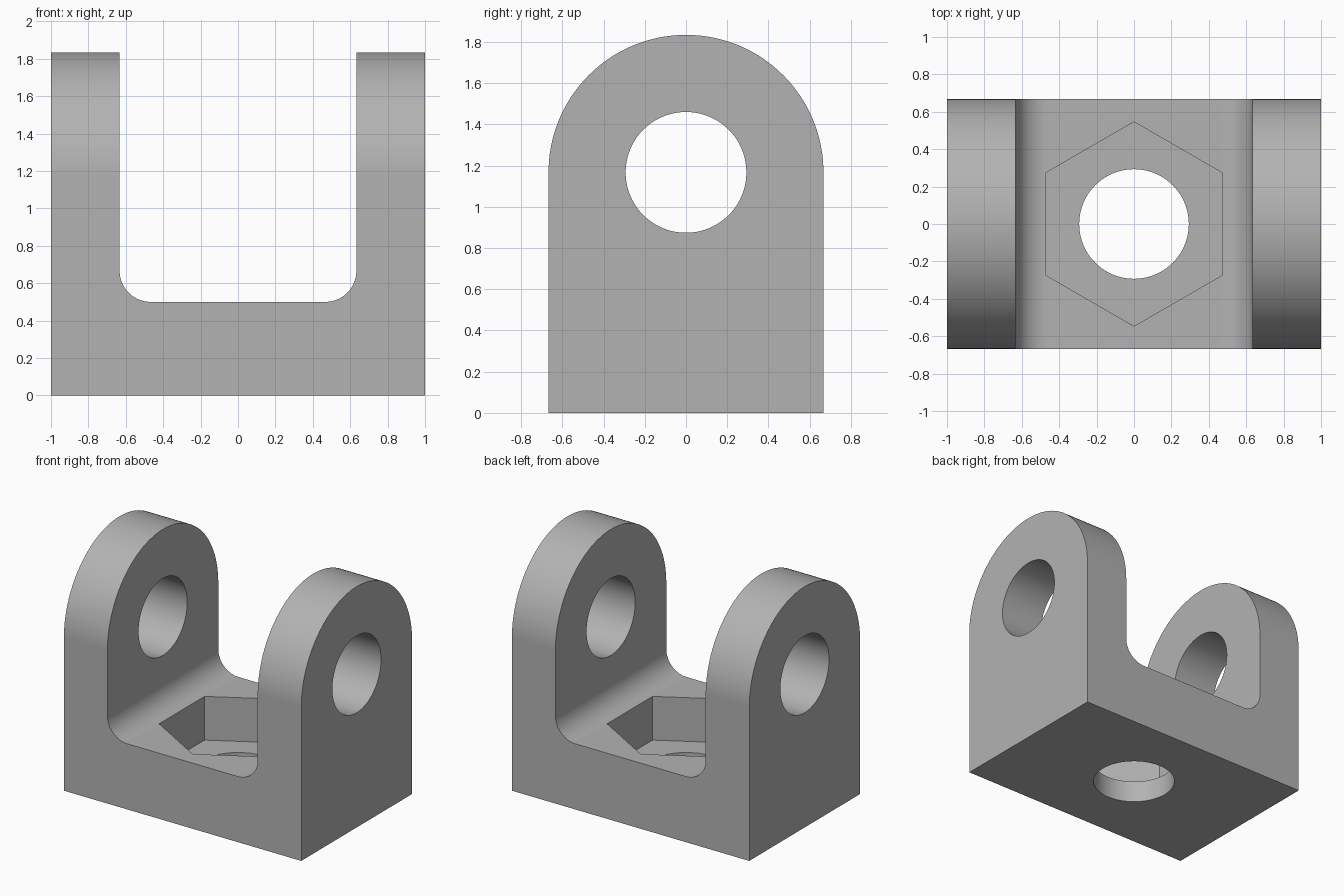
import bpy
import bmesh
from math import cos, sin, pi, radians
from mathutils import Vector

default_cube = bpy.data.objects.get("Cube")
if default_cube:
    bpy.data.objects.remove(default_cube, do_unlink=True)

# Main dimensions
HALF_X, HALF_Y = 1.0, 0.667
INNER_X, FLOOR_Z, FILLET = 0.633, 0.5, 0.167
PIN_Z, BORE = 1.167, 0.293
POCKET_Z, HEX_RADIUS = 0.167, 0.546

grey = bpy.data.materials.new("plain grey")
grey.use_nodes = True
colour = (0.45, 0.45, 0.45, 1)
grey.diffuse_color = colour
grey.node_tree.nodes["Principled BSDF"].inputs["Base Color"].default_value = colour


def arc(cu, cv, radius, start, end, steps):
    """Points on an arc, angles in degrees."""
    angles = [radians(start + (end - start) * i / steps) for i in range(steps + 1)]
    return [(cu + radius * cos(a), cv + radius * sin(a)) for a in angles]


def prism(name, outline, axis, low, high):
    """Extrude a closed 2D outline along one axis."""
    place = {"X": lambda u, v, w: (w, u, v),
             "Y": lambda u, v, w: (u, w, v),
             "Z": lambda u, v, w: (u, v, w)}[axis]
    bm = bmesh.new()
    face = bm.faces.new([bm.verts.new(place(u, v, low)) for u, v in outline])
    grown = bmesh.ops.extrude_face_region(bm, geom=[face], use_keep_orig=True)
    moved = [g for g in grown["geom"] if isinstance(g, bmesh.types.BMVert)]
    bmesh.ops.translate(bm, verts=moved, vec=Vector(place(0, 0, high - low)))
    bmesh.ops.recalc_face_normals(bm, faces=bm.faces)
    mesh = bpy.data.meshes.new(name)
    bm.to_mesh(mesh)
    bm.free()
    obj = bpy.data.objects.new(name, mesh)
    bpy.context.collection.objects.link(obj)
    return obj


# Body: flat base with a rounded top, seen from the side
body_outline = [(-HALF_Y, 0), (HALF_Y, 0)] + arc(0, PIN_Z, HALF_Y, 0, 180, 96)
clevis = prism("clevis_bracket", body_outline, "X", -HALF_X, HALF_X)
clevis.data.materials.append(grey)

# Cutters: slot between the ears, pin hole, nut pocket and bolt hole
corner = INNER_X - FILLET
slot_outline = ([(INNER_X, 2.2), (-INNER_X, 2.2)]
                + arc(-corner, FLOOR_Z + FILLET, FILLET, 180, 270, 20)
                + arc(corner, FLOOR_Z + FILLET, FILLET, 270, 360, 20))
cutters = [
    prism("slot_cutter", slot_outline, "Y", -1, 1),
    prism("pin_hole_cutter", arc(0, PIN_Z, BORE, 0, 360, 80)[:-1], "X", -1.2, 1.2),
    prism("nut_pocket_cutter", arc(0, 0, HEX_RADIUS, 30, 390, 6)[:-1], "Z", POCKET_Z, 0.8),
    prism("bolt_hole_cutter", arc(0, 0, BORE, 0, 360, 80)[:-1], "Z", -0.2, 0.8),
]

bpy.ops.object.select_all(action="DESELECT")
clevis.select_set(True)
bpy.context.view_layer.objects.active = clevis
for cutter in cutters:
    cutter.hide_render = True
    cut = clevis.modifiers.new(cutter.name, "BOOLEAN")
    cut.operation = "DIFFERENCE"
    cut.solver = "EXACT"
    cut.object = cutter
    bpy.ops.object.modifier_apply(modifier=cut.name)
    bpy.data.objects.remove(cutter, do_unlink=True)

# Smooth curved walls, crisp machined edges
bpy.ops.object.shade_smooth_by_angle(angle=radians(30))
weighted = clevis.modifiers.new("flat face normals", "WEIGHTED_NORMAL")
weighted.keep_sharp = True
